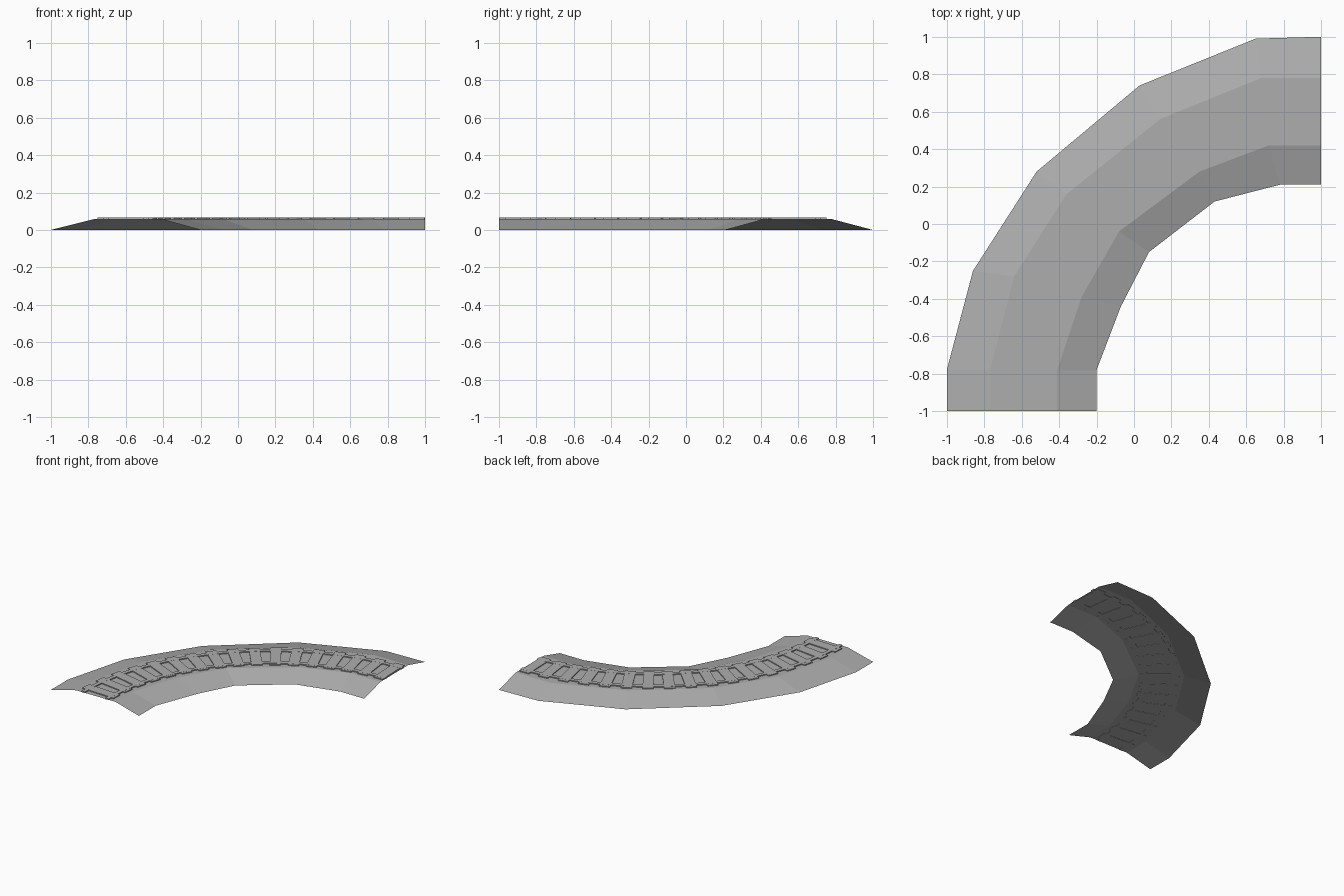
import bpy, bmesh
from math import sin, cos, radians

old = bpy.data.objects.get("Cube")
if old:
    bpy.data.objects.remove(old, do_unlink=True)

# One plain grey for the whole track piece
grey = bpy.data.materials.new("stone_grey")
grey.use_nodes = True
colour = (0.42, 0.42, 0.42, 1)
grey.diffuse_color = colour
bsdf = grey.node_tree.nodes["Principled BSDF"]
bsdf.inputs["Base Color"].default_value = colour
bsdf.inputs["Roughness"].default_value = 0.9

GROUND, TOP = 0.058, 0.066
UNDER = GROUND - 0.002


def make_object(name, bm):
    mesh = bpy.data.meshes.new(name)
    bm.to_mesh(mesh)
    bm.free()
    mesh.materials.append(grey)
    obj = bpy.data.objects.new(name, mesh)
    bpy.context.collection.objects.link(obj)
    return obj


def polar(radius, angle, z):
    """Point on the bend, measured from its centre at the right front corner."""
    return (1 - radius * sin(angle), -1 + radius * cos(angle), z)


def bridge(bm, rows, closed=False):
    """Join successive rows of vertices with quads."""
    n = len(rows[0])
    for a, b in zip(rows, rows[1:]):
        for i in range(n if closed else n - 1):
            j = (i + 1) % n
            bm.faces.new((a[i], a[j], b[j], b[i]))


def curved_bar(name, r0, r1, start, end, steps, top):
    """Rectangular bar swept around the bend, with capped ends."""
    bm = bmesh.new()
    rows = []
    for k in range(steps + 1):
        a = start + (end - start) * k / steps
        section = ((r0, UNDER), (r1, UNDER), (r1, top), (r0, top))
        rows.append([bm.verts.new(polar(r, a, z)) for r, z in section])
    bridge(bm, rows, closed=True)
    bm.faces.new(rows[0])
    bm.faces.new(rows[-1])
    bmesh.ops.recalc_face_normals(bm, faces=bm.faces)
    return make_object(name, bm)


# Embankment: an open sheet through four bent edge lines
outer_foot = [(-1, -1), (-1, -.78), (-.86, -.25), (-.52, .28), (.03, .74), (.65, .99), (1, 1)]
outer_crest = [(-.77, -1), (-.77, -.78), (-.64, -.28), (-.36, .16), (.14, .56), (.68, .78), (1, .78)]
inner_crest = [(-.41, -1), (-.41, -.78), (-.28, -.39), (-.08, -.04), (.35, .28), (.72, .42), (1, .42)]
inner_foot = [(-.2, -1), (-.2, -.78), (-.07, -.44), (.08, -.15), (.43, .12), (.78, .21), (1, .21)]
bm = bmesh.new()
lines = ((outer_foot, 0), (outer_crest, GROUND), (inner_crest, GROUND), (inner_foot, 0))
bridge(bm, [[bm.verts.new((x, y, z)) for x, y in line] for line, z in lines])
bm.normal_update()
for face in bm.faces:
    if face.normal.z < 0:
        face.normal_flip()
make_object("embankment", bm)

# Two rails
curved_bar("outer_rail", 1.69, 1.722, 0, radians(90), 34, TOP)
curved_bar("inner_rail", 1.475, 1.507, 0, radians(90), 34, TOP)

# Sleepers: straight planks pointing at the centre of the bend
HALF_WIDTH = 0.041
for k in range(17):
    angle = radians(1.8 + 5.33 * k)
    bm = bmesh.new()
    bmesh.ops.create_cube(bm, size=1)
    top = TOP - 0.0005
    for v in bm.verts:
        radius = 1.602 + v.co.y * 0.295
        across = v.co.x * 2 * HALF_WIDTH
        x, y, _ = polar(radius, angle, 0)
        v.co = (x + across * cos(angle), y + across * sin(angle),
                top if v.co.z > 0 else UNDER)
    make_object(f"sleeper_{k + 1}", bm)
